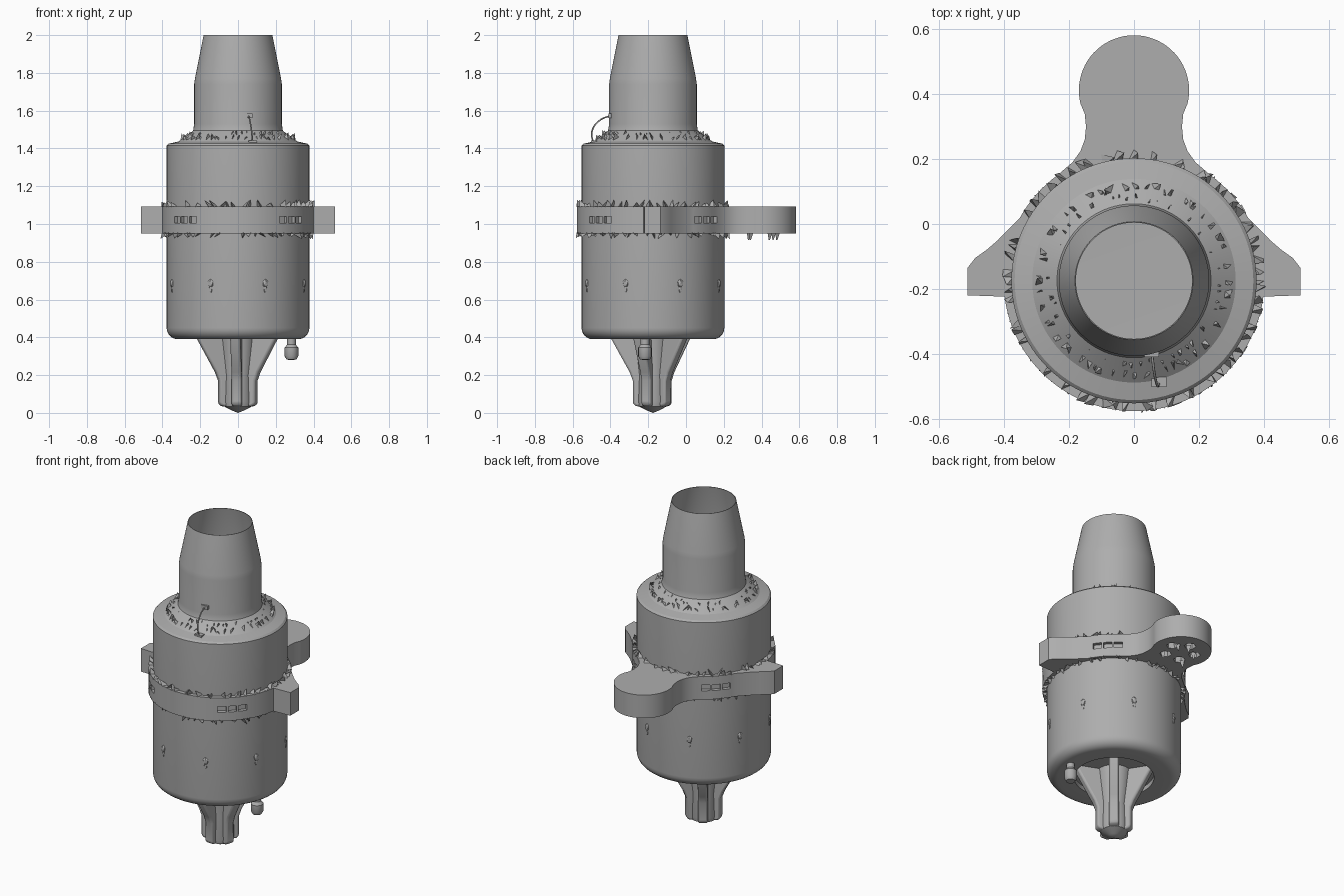
import bpy, bmesh, math, random
from math import sin, cos, pi, radians
from mathutils import Matrix, Vector

random.seed(4)
if "Cube" in bpy.data.objects:
    bpy.data.objects.remove(bpy.data.objects["Cube"])

CY = -0.175  # y of the vertical body axis
AXIS = Matrix.Translation((0, CY, 0))

grey = bpy.data.materials.new("plain grey")
grey.use_nodes = True
grey.diffuse_color = (0.42, 0.42, 0.42, 1)
grey.node_tree.nodes["Principled BSDF"].inputs["Base Color"].default_value = (0.42, 0.42, 0.42, 1)


def finish(name, bm, smooth=True):
    bmesh.ops.recalc_face_normals(bm, faces=bm.faces)
    mesh = bpy.data.meshes.new(name)
    bm.to_mesh(mesh)
    bm.free()
    mesh.materials.append(grey)
    ob = bpy.data.objects.new(name, mesh)
    bpy.context.collection.objects.link(ob)
    bpy.ops.object.select_all(action="DESELECT")
    ob.select_set(True)
    bpy.context.view_layer.objects.active = ob
    if smooth:
        bpy.ops.object.shade_smooth_by_angle(angle=radians(32))
    return ob


def lathe(name, profile, place=AXIS, steps=96):
    bm = bmesh.new()
    verts = [bm.verts.new((r, 0, z)) for r, z in profile]
    edges = [bm.edges.new(pair) for pair in zip(verts, verts[1:])]
    bmesh.ops.spin(bm, geom=verts + edges, axis=(0, 0, 1), cent=(0, 0, 0),
                   angle=2 * pi, steps=steps, use_duplicate=False)
    bmesh.ops.remove_doubles(bm, verts=bm.verts, dist=0.0001)
    bm.transform(place)
    return finish(name, bm)


def extrude_outline(bm, points, depth):
    face = bm.faces.new([bm.verts.new(p) for p in points])
    new = bmesh.ops.extrude_face_region(bm, geom=[face])["geom"]
    bmesh.ops.translate(bm, vec=depth, verts=[v for v in new if isinstance(v, bmesh.types.BMVert)])


def around(angle, radius, z):
    return AXIS @ Matrix.Rotation(angle, 4, "Z") @ Matrix.Translation((radius, 0, z))


def cut(target, bm):
    cutter = finish("cutter", bm, False)
    cutter.hide_render = True
    mod = target.modifiers.new("cut", "BOOLEAN")
    mod.operation, mod.solver, mod.object = "DIFFERENCE", "EXACT", cutter
    bpy.context.view_layer.objects.active = target
    bpy.ops.object.modifier_apply(modifier=mod.name)
    bpy.data.objects.remove(cutter)


# Body shell: floor, rounded bottom, drum, shoulder, neck, tapered open mouth and inner wall
corner = [(0.318 + 0.06 * sin(t), 0.45 - 0.06 * cos(t)) for t in [i * pi / 12 for i in range(7)]]
lathe("body_shell", [(0, 0.42), (0.225, 0.42), (0.225, 0.392)] + corner + [
    (0.378, 1.415), (0.368, 1.425), (0.30, 1.44), (0.285, 1.455), (0.25, 1.465), (0.238, 1.49),
    (0.232, 1.53), (0.232, 1.74), (0.228, 1.77), (0.182, 2.0),
    (0.179, 2.0), (0.225, 1.76), (0.229, 1.5), (0.35, 1.41), (0.36, 0.44), (0, 0.43)])

# Clamp band: ring with two side ears and a round rear lug
def arc(cx, cy, r, a, b, n):
    return [(cx + r * cos(radians(a + (b - a) * i / n)), cy + r * sin(radians(a + (b - a) * i / n)))
            for i in range(n + 1)]

half = arc(0, CY, 0.402, -90, -7, 26)
half += [(0.513, -0.22), (0.513, -0.135), (0.49, -0.105), (0.455, -0.08), (0.42, -0.05)]
half += arc(0, CY, 0.402, 29, 54, 8)
half += [(0.19, 0.19), (0.165, 0.225), (0.152, 0.26), (0.148, 0.30), (0.152, 0.34)]
half += arc(0, 0.412, 0.17, -14, 90, 20)
outline = half + [(-x, y) for x, y in half[-2:0:-1]]
bm = bmesh.new()
extrude_outline(bm, [(x, y, 0.95) for x, y in outline], Vector((0, 0, 0.143)))
band = finish("clamp_band", bm)

bm = bmesh.new()
bmesh.ops.create_cone(bm, cap_ends=True, segments=96, radius1=0.37, radius2=0.37, depth=0.6,
                      matrix=around(0, 0, 1))
cut(band, bm)

# Ribbed slots in the band and pockets under the lug
bm = bmesh.new()
for a in (45, 135, 225, 315):
    for k in (-1, 0, 1):
        bmesh.ops.create_cube(bm, size=1, matrix=around(radians(a + k * 8.5), 0.402, 1.022)
                              @ Matrix.Diagonal((0.045, 0.048, 0.036, 1)))
for k in range(5):
    t = radians(90 + 72 * k)
    bmesh.ops.create_cone(bm, cap_ends=True, segments=6, radius1=0.038, radius2=0.03, depth=0.08,
                          matrix=Matrix.Translation((0.085 * cos(t), 0.405 + 0.085 * sin(t), 0.95)))
cut(band, bm)
bpy.ops.object.select_all(action="DESELECT")
band.select_set(True)
bpy.context.view_layer.objects.active = band
bpy.ops.object.shade_smooth_by_angle(angle=radians(32))


# Ragged rows of shards along the seams
def shard_row(name, radius, z, count, height, width):
    bm = bmesh.new()
    for i in range(count):
        if random.random() < 0.15:
            continue
        m = around(2 * pi * (i + random.uniform(-0.3, 0.3)) / count, radius, z)
        h, w = height * random.uniform(0.5, 1.1), width * random.uniform(0.6, 1.2)
        tip = (random.uniform(-0.005, 0.025), random.uniform(-w, w), h)
        pts = [bm.verts.new(m @ Vector(p)) for p in
               ((-0.02, -w / 2, 0), (-0.02, w / 2, 0), (0.02, random.uniform(-w, w) / 2, 0), tip)]
        for a, b, c in ((0, 1, 2), (0, 1, 3), (1, 2, 3), (2, 0, 3)):
            bm.faces.new((pts[a], pts[b], pts[c]))
    return finish(name, bm, False)

shard_row("band_top_shards", 0.385, 1.09, 76, 0.036, 0.03)
shard_row("band_bottom_shards", 0.385, 0.955, 76, -0.032, 0.03)
shard_row("shoulder_shards", 0.285, 1.44, 60, 0.04, 0.03)
shard_row("neck_shards", 0.25, 1.455, 50, 0.04, 0.03)

# Small shards hanging under the lug
bm = bmesh.new()
for x, y in ((-0.08, 0.33), (0.07, 0.34), (-0.07, 0.44), (0.06, 0.46), (0, 0.48)):
    bmesh.ops.create_cone(bm, cap_ends=True, segments=3, radius1=0.004, radius2=0.017, depth=0.04,
                          matrix=Matrix.Translation((x, y, 0.935)))
finish("lug_shards", bm, False)

# Eight small bumps round the lower drum
bm = bmesh.new()
for k in range(8):
    for dz, s in ((0, 1), (-0.028, 0.6)):
        bmesh.ops.create_icosphere(bm, subdivisions=1, radius=1,
                                   matrix=around(radians(22.5 + 45 * k), 0.376, 0.685 + dz)
                                   @ Matrix.Diagonal((0.012 * s, 0.017 * s, 0.026, 1)))
finish("drum_bumps", bm, False)

# Tail: five fins around a tapered core
for k in range(5):
    a = radians(50 + 72 * k)
    bm = bmesh.new()
    side = [(0, 0.03), (0.09, 0.035), (0.105, 0.05), (0.105, 0.17), (0.122, 0.215), (0.222, 0.395),
            (0.222, 0.425), (0, 0.425)]
    m = around(a, 0, 0)
    extrude_outline(bm, [m @ Vector((r, -0.027, z)) for r, z in side],
                    m.to_3x3() @ Vector((0, 0.054, 0)))
    bmesh.ops.recalc_face_normals(bm, faces=bm.faces)
    fin = finish(f"tail_fin_{k + 1}", bm)
    bevel = fin.modifiers.new("soft edges", "BEVEL")
    bevel.width, bevel.segments = 0.012, 2
lathe("tail_core", [(0, 0), (0.03, 0.012), (0.075, 0.035), (0.08, 0.06), (0.075, 0.2), (0.1, 0.425)],
      steps=20)

# Drain nozzle under the drum
lathe("drain_nozzle", [(0, 0.28), (0.026, 0.282), (0.036, 0.3), (0.036, 0.345), (0.023, 0.362),
                       (0.023, 0.41)], Matrix.Translation((0.283, -0.217, 0)), 16)

# Thin wire loop from shoulder to neck, with end plates
curve = bpy.data.curves.new("wire_loop", "CURVE")
curve.dimensions = "3D"
curve.bevel_depth = 0.004
curve.bevel_resolution = 2
spline = curve.splines.new("BEZIER")
path = [(0.077, -0.492, 1.43), (0.072, -0.498, 1.49), (0.062, -0.455, 1.55), (0.055, -0.395, 1.575)]
spline.bezier_points.add(len(path) - 1)
for point, co in zip(spline.bezier_points, path):
    point.co = co
    point.handle_left_type = point.handle_right_type = "AUTO"
curve.materials.append(grey)
bpy.context.collection.objects.link(bpy.data.objects.new("wire_loop", curve))
bm = bmesh.new()
for loc, size in (((0.055, -0.40, 1.573), (0.045, 0.02, 0.022)), ((0.077, -0.487, 1.432), (0.045, 0.03, 0.02))):
    bmesh.ops.create_cube(bm, size=1, matrix=Matrix.Translation(loc) @ Matrix.Diagonal((*size, 1)))
finish("wire_end_plates", bm, False)
